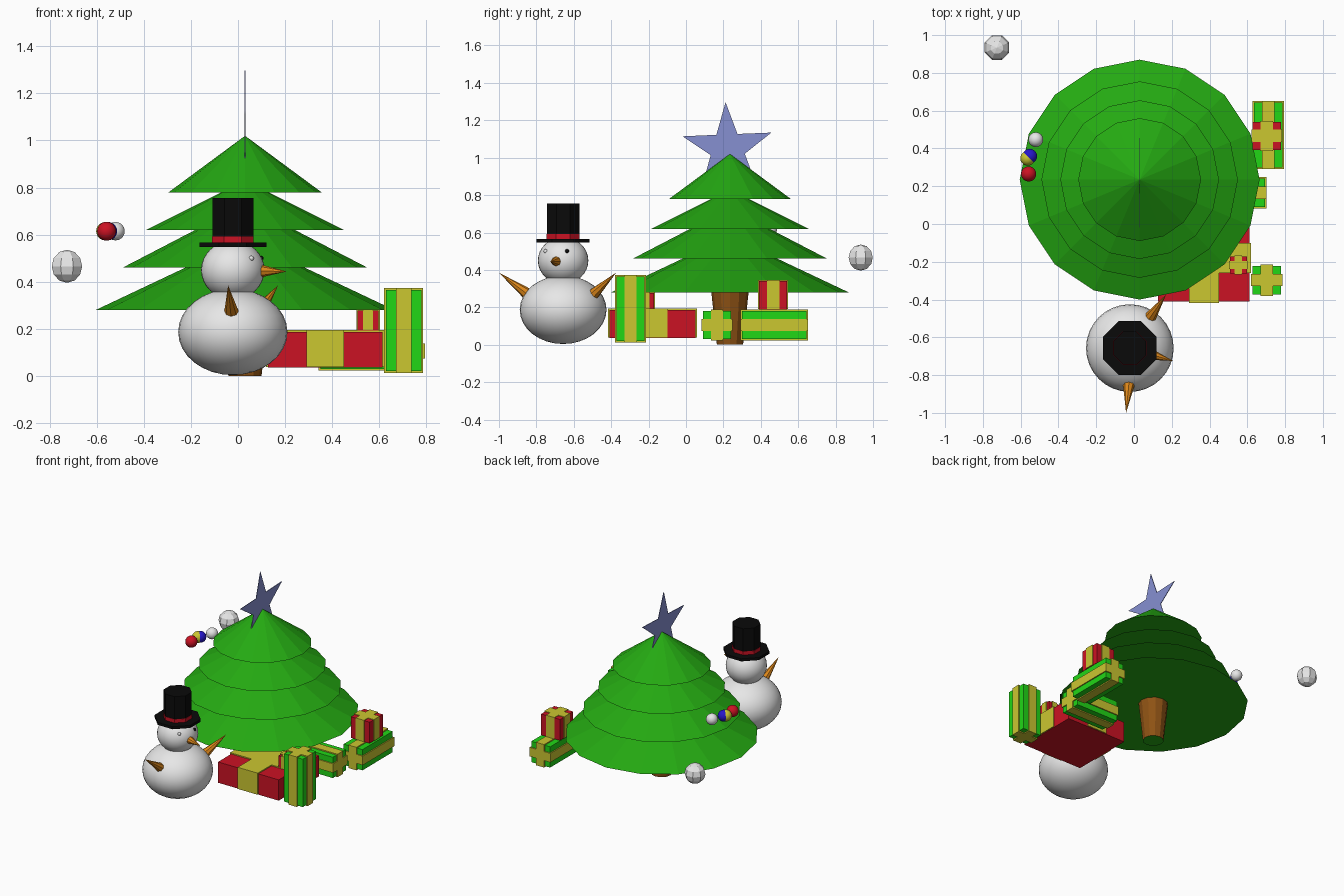
import bpy, bmesh, math
from mathutils import Matrix, Vector

if "Cube" in bpy.data.objects:
    bpy.data.objects.remove(bpy.data.objects["Cube"])


def material(name, rgb):
    m = bpy.data.materials.new(name)
    m.diffuse_color = (*rgb, 1)
    m.use_nodes = True
    m.node_tree.nodes["Principled BSDF"].inputs["Base Color"].default_value = m.diffuse_color
    return m


TREE = material("tree_green", (0.018, 0.40, 0.006))
GIFT = material("gift_green", (0.015, 0.68, 0.008))
RED = material("red", (0.60, 0.006, 0.017))
YELLOW = material("yellow", (0.60, 0.57, 0.03))
STAR = material("star_blue", (0.24, 0.28, 0.64))
WHITE = material("snow_white", (0.80, 0.80, 0.80))
ORANGE = material("carrot_orange", (0.72, 0.24, 0.01))
BROWN = material("trunk_brown", (0.27, 0.085, 0.007))
BLUE = material("bauble_blue", (0.02, 0.008, 0.60))
BLACK = material("hat_black", (0.003, 0.003, 0.003))


def finish(name, bm, mats, smooth=False):
    bmesh.ops.recalc_face_normals(bm, faces=bm.faces)
    for f in bm.faces:
        f.smooth = smooth
    me = bpy.data.meshes.new(name)
    bm.to_mesh(me)
    bm.free()
    for m in mats:
        me.materials.append(m)
    ob = bpy.data.objects.new(name, me)
    bpy.context.collection.objects.link(ob)
    return ob


def cone(name, p0, p1, r0, r1, mat, n=8, spin=0.0):
    """Cone or frustum from point p0 to point p1."""
    p0, p1 = Vector(p0), Vector(p1)
    d = p1 - p0
    mtx = (Matrix.Translation((p0 + p1) / 2) @ d.to_track_quat('Z', 'Y').to_matrix().to_4x4()
           @ Matrix.Rotation(spin, 4, 'Z'))
    bm = bmesh.new()
    bmesh.ops.create_cone(bm, cap_ends=True, segments=n, radius1=r0, radius2=r1,
                          depth=d.length, matrix=mtx)
    return finish(name, bm, [mat])


def ball(name, c, r, mat, rz=None, n=32, rings=16, smooth=True, spin=0.0):
    mtx = (Matrix.Translation(c) @ Matrix.Rotation(spin, 4, 'Z')
           @ Matrix.Diagonal((r, r, rz or r, 1)))
    bm = bmesh.new()
    bmesh.ops.create_uvsphere(bm, u_segments=n, v_segments=rings, radius=1, matrix=mtx)
    return finish(name, bm, [mat], smooth)


def gift(name, c, size, w, mat, axis='Z', bottom=True, e=0.008):
    """Box with two crossing ribbons; axis is the long direction of the box."""
    rot = {'Z': Matrix.Identity(4), 'X': Matrix.Rotation(math.pi / 2, 4, 'Y'),
           'Y': Matrix.Rotation(math.pi / 2, 4, 'X')}[axis]
    sx, sy, sz = size
    down = e if bottom else -0.002
    h, dz = sz + e + down, (e - down) / 2
    bm = bmesh.new()
    parts = [((sx, sy, sz), 0, 0), ((sx + 2 * e, w, h), dz, 1), ((w, sy + 2 * e, h), dz, 1)]
    for s, off, idx in parts:
        old = set(bm.faces)
        bmesh.ops.create_cube(bm, size=1, matrix=Matrix.Translation(c) @ rot
                              @ Matrix.Translation((0, 0, off)) @ Matrix.Diagonal((*s, 1)))
        for f in set(bm.faces) - old:
            f.material_index = idx
    return finish(name, bm, [mat, YELLOW])


# Tree: four stacked cones on a trunk that narrows downwards
TX, TY = 0.03, 0.235
for i, (z0, z1, r) in enumerate([(0.28, 0.58, 0.635), (0.46, 0.73, 0.52),
                                 (0.62, 0.83, 0.42), (0.78, 1.02, 0.325)]):
    cone(f"tree_tier_{i + 1}", (TX, TY, z0), (TX, TY, z1), r, 0, TREE, 16)
trunk = cone("tree_trunk", (TX, TY, 0.0), (TX, TY, 0.285), 0.07, 0.1, BROWN, 12)
trunk.data.materials.append(TREE)
for p in trunk.data.polygons:
    if p.normal.z < -0.9:
        p.material_index = 1

# Star: thin five-pointed plate in the yz plane, slightly tilted
bm = bmesh.new()
pts = []
for i in range(10):
    a = math.radians(92.4 + 36 * i)
    r = 0.25 if i % 2 == 0 else 0.096
    pts.append(bm.verts.new((TX - 0.002, 0.222 + r * math.cos(a), 1.047 + r * math.sin(a))))
face = bm.faces.new(pts)
ext = bmesh.ops.extrude_face_region(bm, geom=[face])
bmesh.ops.translate(bm, vec=(0.004, 0, 0),
                    verts=[v for v in ext["geom"] if isinstance(v, bmesh.types.BMVert)])
finish("tree_star", bm, [STAR])

# Snowman body and head
SX, SY = -0.022, -0.657
ball("snow_body", (SX, SY, 0.187), 0.232, WHITE, rz=0.183)
ball("snow_head", (SX, SY, 0.45), 0.135, WHITE, rz=0.125)

# Hat: brim, red band, crown
oct8 = math.pi / 8
for name, z0, z1, r, m in [("hat_brim", 0.547, 0.566, 0.154, BLACK),
                           ("hat_band", 0.560, 0.592, 0.096, RED),
                           ("hat_crown", 0.560, 0.755, 0.094, BLACK)]:
    cone(name, (SX, SY, z0), (SX, SY, z1), r, r, m, 8, oct8)

# Carrot nose and arms, eyes
cone("nose", (0.095, -0.692, 0.446), (0.207, -0.725, 0.444), 0.028, 0, ORANGE)
cone("arm_near", (-0.027, -0.845, 0.27), (-0.042, -1.0, 0.385), 0.032, 0, ORANGE)
cone("arm_far", (0.085, -0.495, 0.27), (0.17, -0.374, 0.385), 0.032, 0, ORANGE)
for name, deg, m in [("eye_near", -50, WHITE), ("eye_far", 10, BLACK)]:
    a = math.radians(deg)
    ball(name, (SX + 0.122 * math.cos(a), SY + 0.122 * math.sin(a), 0.5), 0.011, m, n=12, rings=8)

# Gifts: three equal long green boxes and three red boxes
LONG = (0.15, 0.15, 0.345)
gift("gift_green_upright", (0.703, -0.297, 0.193), LONG, 0.065, GIFT)
gift("gift_green_inner", (0.522, 0.165, 0.106), LONG, 0.065, GIFT, 'X')
gift("gift_green_outer", (0.71, 0.471, 0.106), LONG, 0.065, GIFT, 'Y')
gift("gift_red_large", (0.37, -0.18, 0.112), (0.485, 0.46, 0.15), 0.16, RED, bottom=False)
gift("gift_red_small", (0.552, -0.217, 0.235), (0.09, 0.09, 0.085), 0.042, RED, bottom=False, e=0.005)
gift("gift_red_outer", (0.703, 0.466, 0.265), (0.15, 0.15, 0.152), 0.066, RED, bottom=False, e=0.005)

# Baubles beside the tree and the faceted ball
ball("bauble_red", (-0.558, 0.265, 0.615), 0.04, RED)
ball("bauble_yellow", (-0.563, 0.348, 0.615), 0.039, YELLOW)
ball("bauble_blue", (-0.552, 0.359, 0.615), 0.039, BLUE)
ball("bauble_white", (-0.52, 0.447, 0.615), 0.039, WHITE)
ball("faceted_ball", (-0.726, 0.934, 0.466), 0.07, WHITE, n=8, rings=6, smooth=False, spin=oct8)
